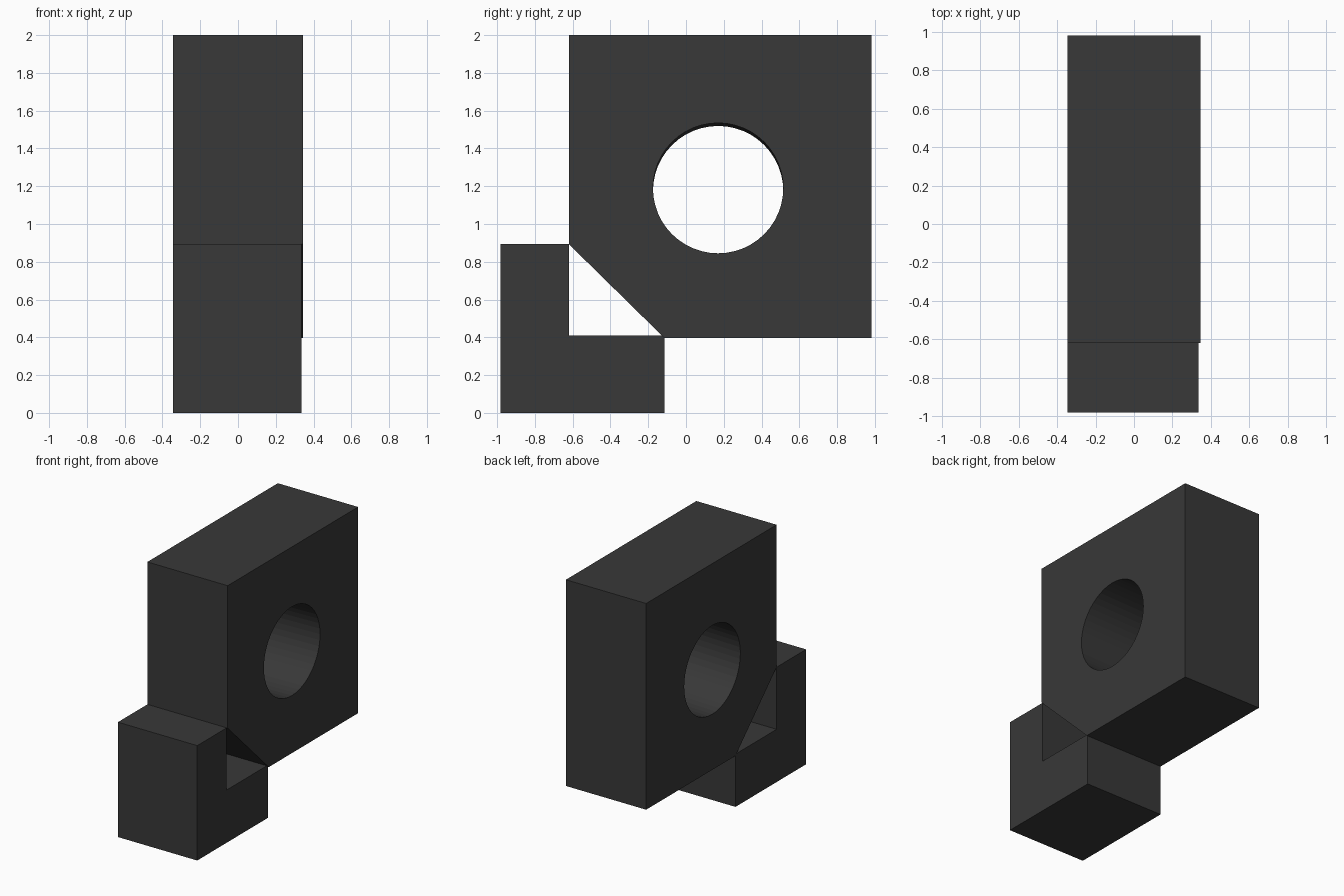
import bpy, bmesh, math

if "Cube" in bpy.data.objects:
    bpy.data.objects.remove(bpy.data.objects["Cube"])

dark = bpy.data.materials.new("dark_grey")
dark.diffuse_color = (0.04, 0.04, 0.04, 1)
dark.use_nodes = True
dark.node_tree.nodes["Principled BSDF"].inputs["Base Color"].default_value = dark.diffuse_color


def prism(name, profile, x0, x1):
    """Extrude a closed (y, z) profile from x0 to x1."""
    bm = bmesh.new()
    face = bm.faces.new([bm.verts.new((x0, y, z)) for y, z in profile])
    ext = bmesh.ops.extrude_face_region(bm, geom=[face], use_keep_orig=True)
    verts = [g for g in ext["geom"] if isinstance(g, bmesh.types.BMVert)]
    bmesh.ops.translate(bm, vec=(x1 - x0, 0, 0), verts=verts)
    bmesh.ops.recalc_face_normals(bm, faces=bm.faces)
    mesh = bpy.data.meshes.new(name)
    bm.to_mesh(mesh)
    bm.free()
    mesh.materials.append(dark)
    obj = bpy.data.objects.new(name, mesh)
    bpy.context.collection.objects.link(obj)
    return obj


def rect(y0, y1, z0, z1):
    return [(y0, z0), (y1, z0), (y1, z1), (y0, z1)]


# Large block with its lower front corner cut off
block = prism("main_block", [(-0.62, 0.893), (-0.115, 0.397), (0.982, 0.397),
                             (0.982, 2.0), (-0.62, 2.0)], -0.345, 0.345)

# Round through hole, tilted very slightly upward towards +x
bpy.ops.mesh.primitive_cylinder_add(
    vertices=48, radius=0.345, depth=1.2, location=(0, 0.17, 1.182),
    rotation=(0, math.pi / 2 - 0.023, 0))
cutter = bpy.context.object
cutter.name = "hole_cutter"
cutter.hide_render = True
cutter.data.materials.append(dark)
mod = block.modifiers.new("hole", 'BOOLEAN')
mod.operation = 'DIFFERENCE'
mod.solver = 'EXACT'
mod.object = cutter
bpy.context.view_layer.objects.active = block
bpy.ops.object.modifier_apply(modifier=mod.name)
bpy.data.objects.remove(cutter)

# L-shaped foot: front column and low arm under the block
prism("foot_column", rect(-0.982, -0.62, 0, 0.893), -0.345, 0.337)
prism("foot_arm", rect(-0.62, -0.115, 0, 0.41), -0.345, 0.337)
